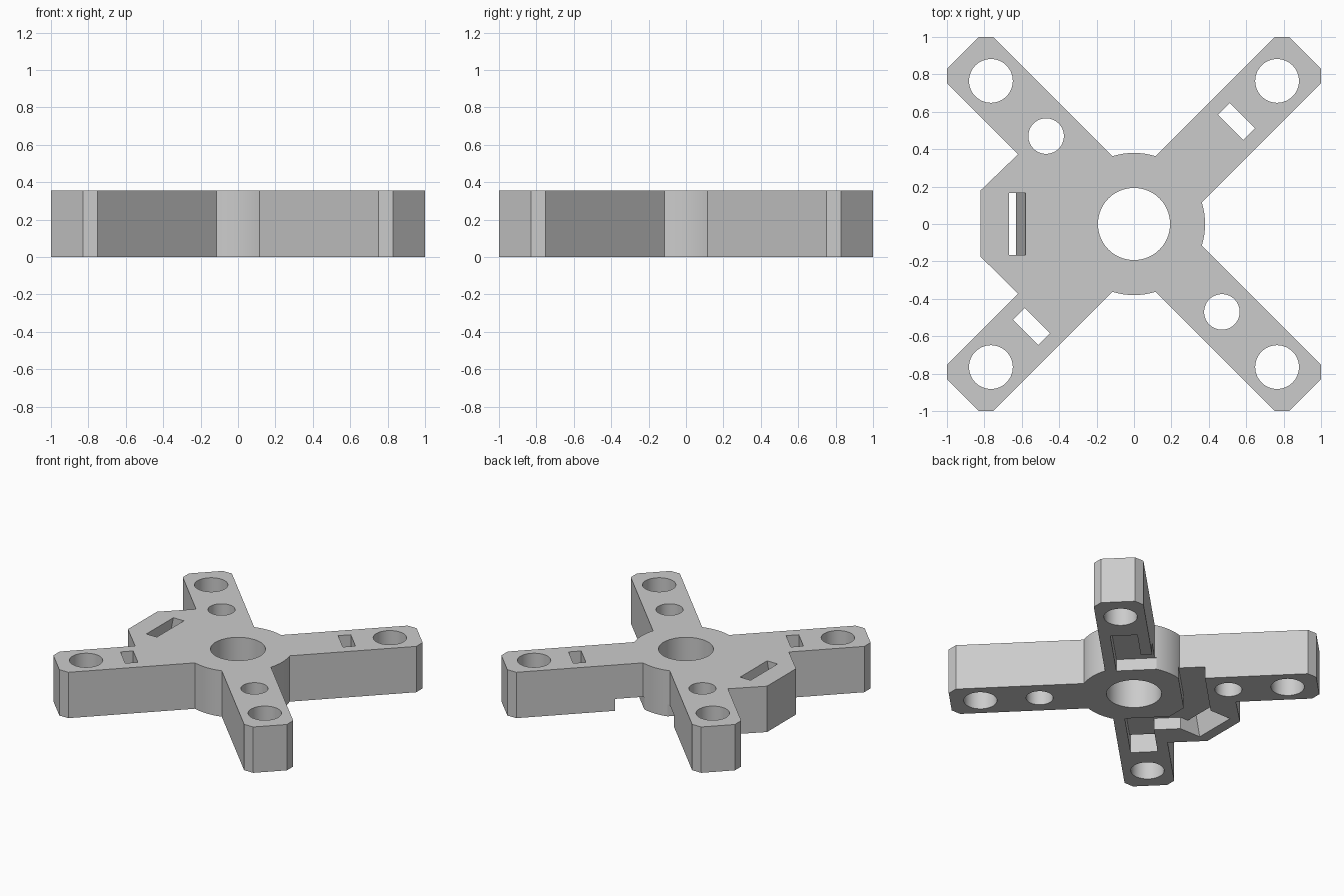
import bpy, bmesh
from math import sin, cos, asin, radians, degrees, pi, sqrt
from mathutils import Matrix, Vector

if "Cube" in bpy.data.objects:
    bpy.data.objects.remove(bpy.data.objects["Cube"])

HEIGHT = 0.355        # plate thickness
HALF = 0.175          # half width of an arm
HUB = 0.38            # hub radius
DEPTH = 0.092         # depth of the underside wire channel


def prism(name, points, low, high, matrix=Matrix.Identity(4)):
    """Extrude a closed outline from low to high."""
    bm = bmesh.new()
    face = bm.faces.new([bm.verts.new((x, y, low)) for x, y in points])
    top = bmesh.ops.extrude_face_region(bm, geom=[face])["geom"]
    bmesh.ops.translate(bm, vec=(0, 0, high - low),
                        verts=[v for v in top if isinstance(v, bmesh.types.BMVert)])
    bm.transform(matrix)
    bmesh.ops.recalc_face_normals(bm, faces=bm.faces)
    mesh = bpy.data.meshes.new(name)
    bm.to_mesh(mesh)
    bm.free()
    obj = bpy.data.objects.new(name, mesh)
    bpy.context.collection.objects.link(obj)
    return obj


def circle(cx, cy, r, n=64):
    return [(cx + r * cos(2 * pi * i / n), cy + r * sin(2 * pi * i / n)) for i in range(n)]


def diagonal(points):
    """Turn (along, across) coordinates of the slotted arms into x, y."""
    return [((s + t) / sqrt(2), (s - t) / sqrt(2)) for s, t in points]


# Outline: four arms with clipped ends, hub arcs between them, a tab on one side
side = HALF * sqrt(2)
spread = degrees(asin(HALF / HUB))
tab = [(-0.62, 0.62 - side), (-0.82, 0.18), (-0.82, -0.175), (-0.62, side - 0.62)]
outline = []
for k in range(4):
    turn = Matrix.Rotation(k * pi / 2, 2)
    for p in ((1, 1 - side), (1, 0.83), (0.83, 1), (1 - side, 1)):
        outline.append(tuple(turn @ Vector(p)))
    if k == 1:
        outline += tab
        continue
    start, end = 45 + 90 * k + spread, 135 + 90 * k - spread
    for i in range(13):
        a = radians(start + (end - start) * i / 12)
        outline.append((HUB * cos(a), HUB * sin(a)))
frame = prism("cross_frame", outline, 0, HEIGHT)

# Round holes: centre bore, arm end holes, and two smaller holes
E, S = 0.765, 0.47
holes = [(0, 0, 0.193), (-S, S, 0.095), (S, -S, 0.095)]
holes += [(x, y, 0.117) for x in (-E, E) for y in (-E, E)]
cutters = [prism("hole_cutter", circle(*h), -0.1, 0.5) for h in holes]

# Underside wire channel: one pocket per slotted arm, joined around the hub
W = 0.095
pocket = [(0.33, W), (0.82, W), (0.82, -W), (0.535, -W), (0.535, -0.3), (0.33, -0.3)]
channel = [(0.3, -0.33), (0.3, -0.515), (-0.3, -0.515), (-0.515, -0.3), (-0.515, -W),
           (-0.82, -W), (-0.82, W), (-0.34, W), (-0.34, -0.22), (-0.23, -0.33)]
for pts in (pocket, channel):
    cutters.append(prism("channel_cutter", diagonal(pts), -0.1, DEPTH))

# Narrow slots through the arms at the pocket ends
for sign in (-1, 1):
    pts = [(sign * s, t) for s, t in ((0.73, W), (0.82, W), (0.82, -W), (0.73, -W))]
    cutters.append(prism("slot_cutter", diagonal(pts), -0.1, 0.5))

# Slanted slot through the tab, opening into the channel
slant = [(-0.76, -0.1), (-0.66, 0.4), (-0.57, 0.4), (-0.632, DEPTH), (-0.55, DEPTH), (-0.55, -0.1)]
cutters.append(prism("tab_slot_cutter", slant, -0.165, 0.165, Matrix.Rotation(pi / 2, 4, "X")))

# Cut everything out of the frame
bpy.ops.object.select_all(action="DESELECT")
bpy.context.view_layer.objects.active = frame
frame.select_set(True)
for cutter in cutters:
    mod = frame.modifiers.new("cut", "BOOLEAN")
    mod.operation, mod.solver, mod.object = "DIFFERENCE", "EXACT", cutter
    bpy.ops.object.modifier_apply(modifier=mod.name)
    bpy.data.objects.remove(cutter)

# Plain grey plastic
grey = bpy.data.materials.new("grey_plastic")
grey.use_nodes = True
colour = (0.6, 0.6, 0.6, 1)
grey.diffuse_color = colour
grey.node_tree.nodes["Principled BSDF"].inputs["Base Color"].default_value = colour
frame.data.materials.clear()
frame.data.materials.append(grey)
bpy.ops.object.shade_smooth_by_angle(angle=radians(25))
